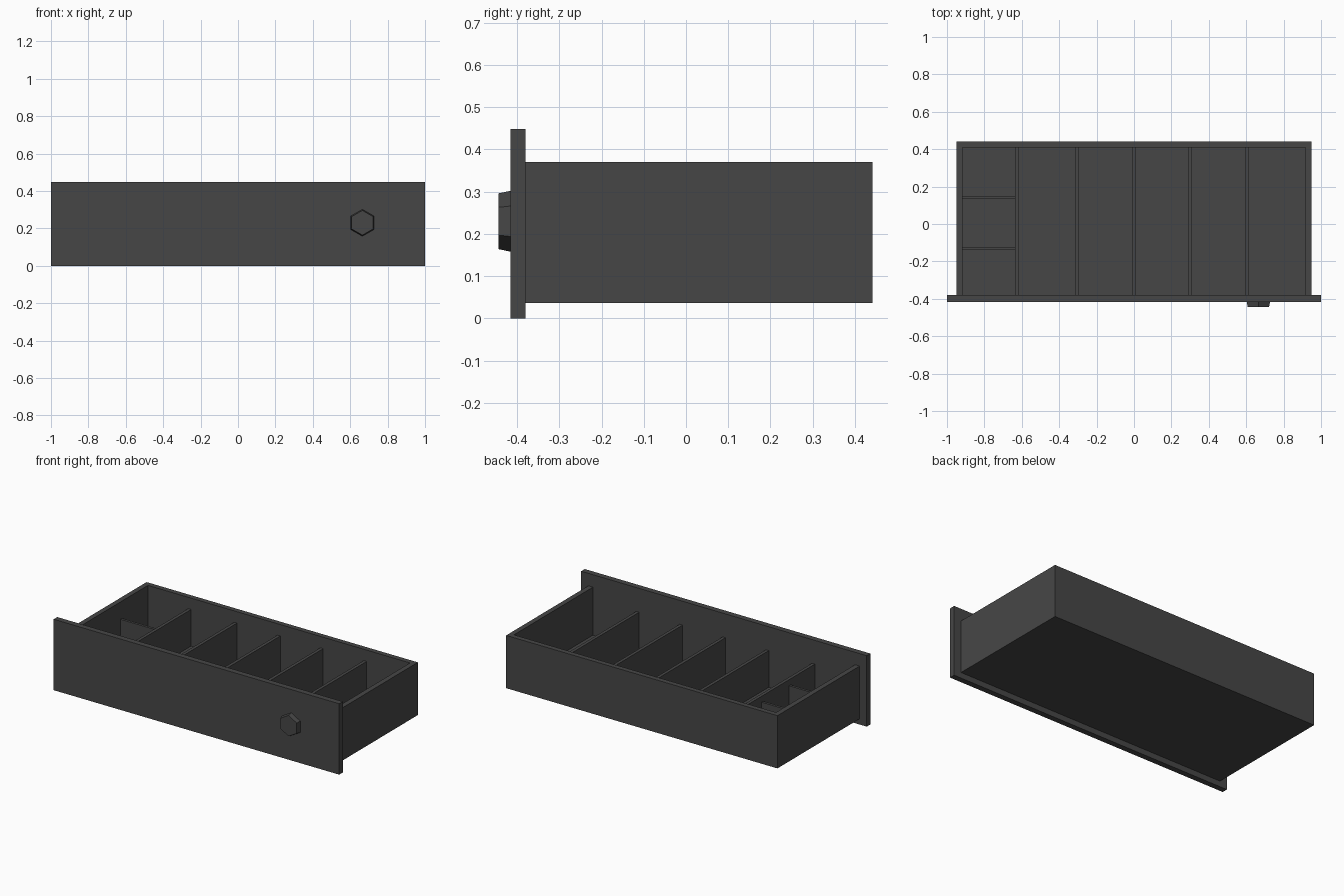
import bpy, math

if "Cube" in bpy.data.objects:
    bpy.data.objects.remove(bpy.data.objects["Cube"])

mat = bpy.data.materials.new("dark_grey")
mat.diffuse_color = (0.062, 0.062, 0.062, 1)
mat.use_nodes = True
mat.node_tree.nodes["Principled BSDF"].inputs["Base Color"].default_value = mat.diffuse_color


def box(name, x0, x1, y0, y1, z0, z1):
    """Axis-aligned box between the given limits."""
    bpy.ops.mesh.primitive_cube_add(size=1)
    ob = bpy.context.object
    ob.name = name
    for v in ob.data.vertices:
        v.co = (x1 if v.co.x > 0 else x0,
                y1 if v.co.y > 0 else y0,
                z1 if v.co.z > 0 else z0)
    ob.data.materials.append(mat)
    return ob


W, T = 0.95, 0.032            # tray half width, board thickness
FRONT, BACK = -0.38, 0.442    # inside of the front panel, back of the tray
BOTTOM, TOP = 0.036, 0.37
FLOOR = BOTTOM + 0.03

# Front panel, overhanging the tray on all sides
box("front_panel", -1, 1, -0.416, FRONT, 0, 0.449)

# Tray
box("floor", -W, W, FRONT, BACK, BOTTOM, FLOOR)
box("left_wall", -W, -W + T, FRONT, BACK, FLOOR, TOP)
box("right_wall", W - T, W, FRONT, BACK, FLOOR, TOP)
box("back_wall", -W + T, W - T, BACK - T, BACK, FLOOR, TOP)

# Long dividers from front to back
for i, x in enumerate((-0.626, -0.304, 0.0, 0.3, 0.604)):
    box(f"divider_{i + 1}", x - 0.01, x + 0.01, FRONT, BACK - T, FLOOR, 0.298)

# Short lower dividers in the left compartment
for i, y in enumerate((-0.13, 0.143)):
    box(f"short_divider_{i + 1}", -W + T, -0.636, y - 0.008, y + 0.008, FLOOR, 0.26)

# Hexagonal knob, slightly tapered, point upwards
bpy.ops.mesh.primitive_cone_add(vertices=6, radius1=0.072, radius2=0.066, depth=0.028,
                                location=(0.665, -0.43, 0.23),
                                rotation=(math.pi / 2, 0, 0))
knob = bpy.context.object
knob.name = "knob"
knob.data.materials.append(mat)
